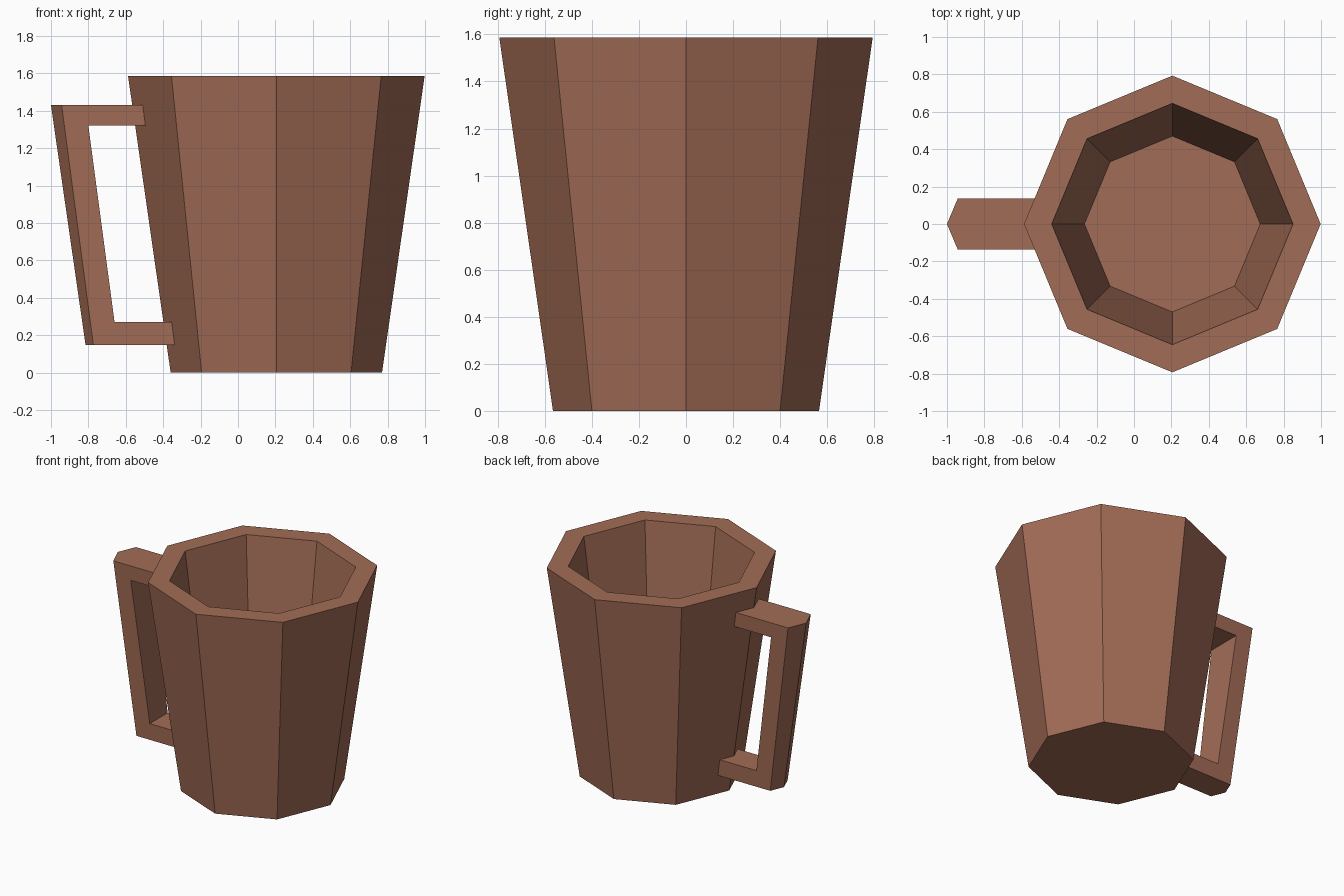
import bpy, bmesh, math

if "Cube" in bpy.data.objects:
    bpy.data.objects.remove(bpy.data.objects["Cube"])

mat = bpy.data.materials.new("brown_clay")
mat.diffuse_color = (0.36, 0.15, 0.093, 1)
mat.use_nodes = True
mat.node_tree.nodes["Principled BSDF"].inputs["Base Color"].default_value = mat.diffuse_color


def finish(name, bm):
    bmesh.ops.recalc_face_normals(bm, faces=bm.faces)
    mesh = bpy.data.meshes.new(name)
    bm.to_mesh(mesh)
    bm.free()
    mesh.materials.append(mat)
    obj = bpy.data.objects.new(name, mesh)
    bpy.context.collection.objects.link(obj)
    return obj


def loft(name, sections):
    """Bridge closed sections of equal length and cap both ends."""
    bm = bmesh.new()
    rings = [[bm.verts.new(p) for p in s] for s in sections]
    n = len(rings[0])
    for a, b in zip(rings, rings[1:]):
        for i in range(n):
            j = (i + 1) % n
            bm.faces.new((a[i], a[j], b[j], b[i]))
    bm.faces.new(rings[0])
    bm.faces.new(rings[-1])
    return finish(name, bm)


# Cup: eight-sided tapered shell, from the underside over the rim to the inner floor
CX = 0.205
cup_profile = [(0.565, 0), (0.793, 1.587), (0.645, 1.587), (0.47, 0.28)]
loft("cup", [[(CX + r * math.cos(k * math.pi / 4), r * math.sin(k * math.pi / 4), z)
              for k in range(8)] for r, z in cup_profile])


# Handle: C-shaped frame, narrowing downward, with a ridge along its outer face
def handle_section(side):
    ridge = 0.0 if side else 1.0
    outline = [(-0.47, 1.43), (-0.943 - 0.057 * ridge, 1.43),
               (-0.773 - 0.042 * ridge, 0.147), (-0.30, 0.147),
               (-0.31, 0.27), (-0.66, 0.27), (-0.80, 1.32), (-0.465, 1.32)]
    return [(x, side * (0.103 + 0.032 * (z - 0.147) / 1.283), z) for x, z in outline]


loft("handle", [handle_section(s) for s in (-1, 0, 1)])
